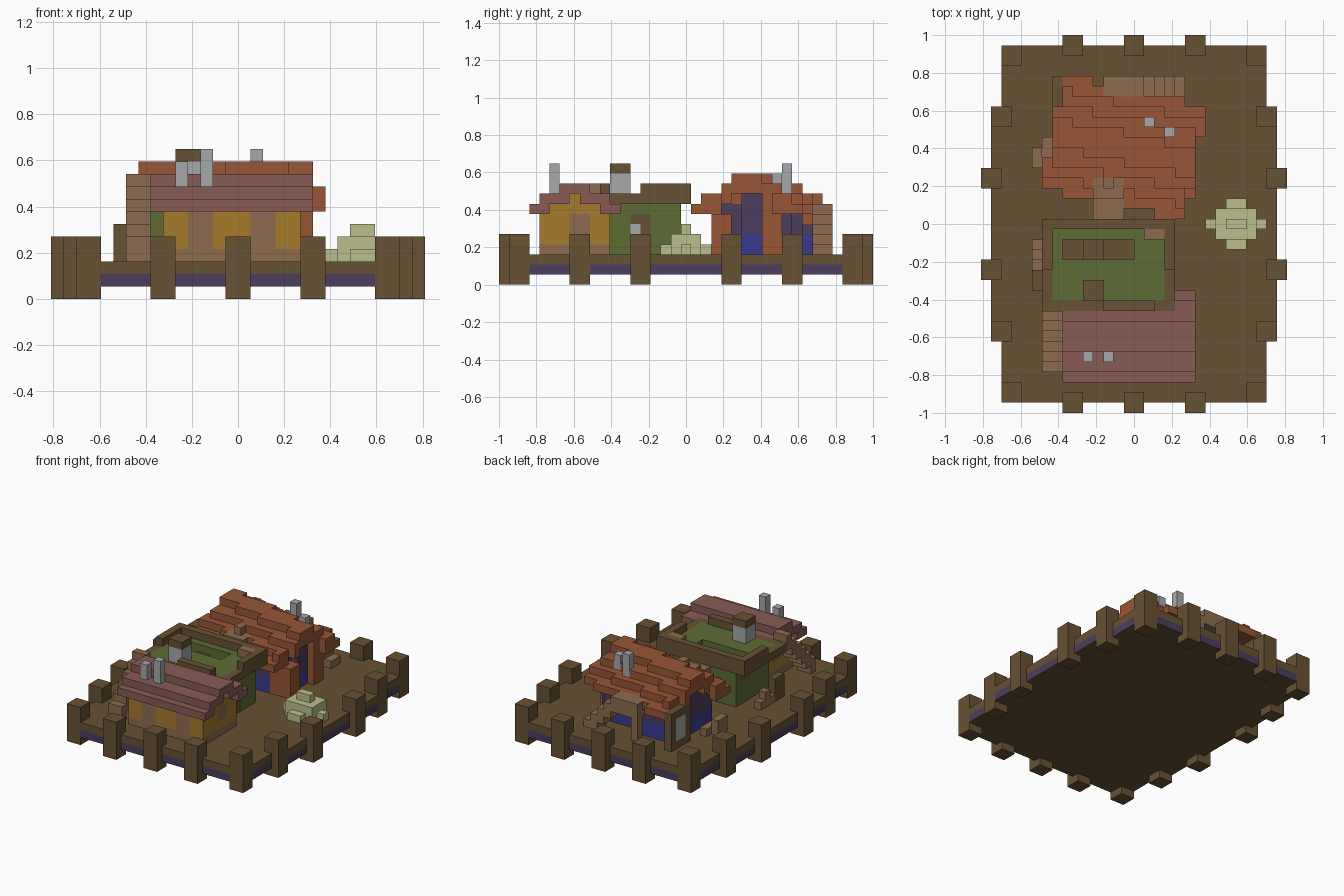
import bpy
import math

if "Cube" in bpy.data.objects:
    bpy.data.objects.remove(bpy.data.objects["Cube"], do_unlink=True)

U = 2 / 37                      # edge of one building block
MID = (15, 18.5, 0)             # grid point that lies over the origin


def linear(c):
    c /= 255
    return c / 12.92 if c < 0.04 else ((c + 0.055) / 1.055) ** 2.4


PALETTE = {
    "dark_wood": (104, 81, 51), "violet": (76, 61, 93), "light_wood": (141, 107, 78),
    "ochre": (166, 123, 44), "rose_tile": (136, 91, 84), "orange_tile": (151, 86, 53),
    "moss": (94, 108, 52), "leaf": (187, 191, 139), "stone": (166, 169, 170),
    "blue": (58, 58, 144),
}
NAMES = list(PALETTE)
MATS = []
for name, rgb in PALETTE.items():
    m = bpy.data.materials.new(name)
    m.use_nodes = True
    col = tuple(linear(c) for c in rgb) + (1,)
    m.diffuse_color = col
    bsdf = m.node_tree.nodes["Principled BSDF"]
    bsdf.inputs["Base Color"].default_value = col
    bsdf.inputs["Roughness"].default_value = 0.9
    MATS.append(m)

owner = {}                      # block -> part name
rules = {}                      # part name -> colour name or rule


def fill(part, colour, *boxes):
    """Claim whole blocks for a part; later parts replace earlier ones."""
    rules[part] = colour
    for x0, x1, y0, y1, z0, z1 in boxes:
        for i in range(x0, x1):
            for j in range(y0, y1):
                for k in range(z0, z1):
                    owner[i, j, k] = part


def clear(x0, x1, y0, y1, z0, z1):
    for i in range(x0, x1):
        for j in range(y0, y1):
            for k in range(z0, z1):
                owner.pop((i, j, k), None)


# Deck with a violet band round its lower edge
def deck_colour(i, j, k, axis, sign):
    return "violet" if k == 1 and axis < 2 else "dark_wood"


fill("deck", deck_colour, (2, 28, 1, 36, 1, 3), (1, 29, 7, 30, 1, 3))

# Fence posts, mirrored on both axes
posts = [(2, 1), (1, 7), (0, 13), (8, 0), (14, 0)]
for x, y in posts:
    for px in (x, 28 - x):
        for py in (y, 35 - y):
            fill("fence_posts", "dark_wood", (px, px + 2, py, py + 2, 0, 5))

# Stepped bush
fill("bush", "leaf", (22, 28, 18, 19, 3, 4), (23, 27, 17, 20, 3, 5),
     (24, 26, 16, 21, 3, 4), (24, 26, 18, 19, 5, 6))


# Front house: timber walls with ochre panels
def front_wall_colour(i, j, k, axis, sign):
    if k < 4:
        return "light_wood"
    if axis == 0:
        return "light_wood" if j in (7, 8) and k in (5, 6) else "ochre"
    return "light_wood" if i in (11, 12, 16, 17) else "ochre"


fill("front_house_walls", front_wall_colour,
     (9, 20, 4, 11, 3, 8), (9, 20, 6, 9, 8, 9))
fill("front_house_roof", "rose_tile", (8, 21, 3, 5, 7, 8), (8, 21, 10, 12, 7, 8),
     (8, 21, 4, 7, 8, 9), (8, 21, 8, 11, 8, 9), (8, 21, 6, 9, 9, 10))
fill("front_chimneys", "stone", (10, 11, 5, 6, 9, 11), (12, 13, 5, 6, 9, 12))

# Open staircase up to the flat roof
for j in range(4, 10):
    fill("front_staircase", "light_wood", (6, 8, j, j + 1, j - 1, j + 1))


# Middle house with a mossy flat roof
def moss_colour(i, j, k, axis, sign):
    if axis == 0 and sign > 0 and j in (13, 14) and k < 7:
        return "stone" if (j, k) == (13, 5) else "dark_wood"
    return "moss"


fill("middle_house", moss_colour, (8, 18, 11, 18, 3, 8), (7, 18, 11, 18, 8, 9))
fill("flat_roof_rim", "dark_wood",
     (6, 19, 10, 11, 8, 9), (6, 19, 18, 19, 8, 9),
     (6, 7, 10, 19, 8, 9), (18, 19, 10, 19, 8, 9),
     (12, 17, 10, 11, 9, 10), (6, 18, 18, 19, 9, 10),
     (6, 7, 14, 19, 9, 10), (18, 19, 14, 19, 9, 10))
clear(8, 15, 15, 17, 7, 9)
fill("roof_well_floor", "dark_wood", (8, 15, 15, 17, 6, 7), (10, 12, 15, 17, 7, 8))
fill("roof_hatch", "light_wood", (16, 18, 17, 18, 9, 10))
fill("roof_stack", "stone", (10, 12, 11, 13, 9, 11))
fill("roof_stack_cap", "dark_wood", (10, 12, 11, 13, 11, 12))

# Rear house, turned slightly on its plot
LONG = math.hypot(14, 3)


def wall_colour(i, j, k, axis, sign):
    return "blue" if k < 5 else "violet"


for i in range(4, 24):
    for j in range(17, 35):
        dx, dy = i + 0.5 - 14, j + 0.5 - 26
        along, across = (14 * dx - 3 * dy) / LONG, abs(3 * dx + 14 * dy) / LONG
        if abs(along) > 7.1 or across > 5.7:
            continue
        top = 11 - int(across * 0.7)
        under = top - (2 if across < 4.3 else 1)
        if abs(along) < 5.8 and across < 4.4:
            fill("rear_house_walls", wall_colour, (i, i + 1, j, j + 1, 3, under))
        fill("rear_house_roof", "orange_tile", (i, i + 1, j, j + 1, under, top))
fill("rear_pillars", "orange_tile", (18, 21, 21, 23, 3, 7), (18, 21, 26, 28, 3, 8))
fill("rear_chimneys", "stone", (16, 17, 28, 29, 9, 12), (18, 19, 27, 28, 9, 11))

# Walkway joining the two upper floors
fill("walkway", "light_wood", (11, 14, 19, 21, 7, 8), (11, 14, 21, 23, 8, 9),
     (12, 13, 22, 23, 9, 10))

# Rear landing and descending steps
fill("rear_landing", "light_wood", (12, 16, 31, 33, 6, 8), (12, 13, 32, 33, 3, 6))
for n in range(4):
    fill("rear_staircase", "light_wood", (16 + n, 17 + n, 31, 33, max(3, 5 - n), 7 - n))


# Side entrance frame with a pale door panel
def door_colour(i, j, k, axis, sign):
    inset = j in (30, 31) and 3 < k < 7
    return "stone" if inset and axis == 0 and sign < 0 else "dark_wood"


fill("side_door_frame", door_colour, (7, 8, 29, 33, 3, 8))

# Low steps along the side
fill("side_steps", "light_wood", (5, 6, 14, 17, 3, 4), (5, 6, 15, 16, 4, 5),
     (5, 6, 24, 26, 3, 5), (6, 7, 24, 27, 3, 4))
fill("side_crate", "dark_wood", (5, 6, 12, 14, 3, 6))


# Turn every part's blocks into a mesh of its exposed faces
def build(part):
    verts, faces, colours, index = [], [], [], {}

    def vert(p):
        if p not in index:
            index[p] = len(verts)
            verts.append([(p[a] - MID[a]) * U for a in range(3)])
        return index[p]

    for cell in [c for c, o in owner.items() if o == part]:
        for axis in range(3):
            for sign in (-1, 1):
                near = list(cell)
                near[axis] += sign
                if tuple(near) in owner:
                    continue
                b, c = (axis + 1) % 3, (axis + 2) % 3
                loop = []
                for s, t in ((0, 0), (1, 0), (1, 1), (0, 1)):
                    p = list(cell)
                    p[axis] += sign > 0
                    p[b] += s
                    p[c] += t
                    loop.append(vert(tuple(p)))
                faces.append(loop if sign > 0 else loop[::-1])
                rule = rules[part]
                colours.append(rule(*cell, axis, sign) if callable(rule) else rule)
    mesh = bpy.data.meshes.new(part)
    mesh.from_pydata(verts, [], faces)
    used = [n for n in NAMES if n in colours]
    for n in used:
        mesh.materials.append(MATS[NAMES.index(n)])
    for poly, n in zip(mesh.polygons, colours):
        poly.material_index = used.index(n)
    mesh.update()
    bpy.context.collection.objects.link(bpy.data.objects.new(part, mesh))


for part in rules:
    build(part)
